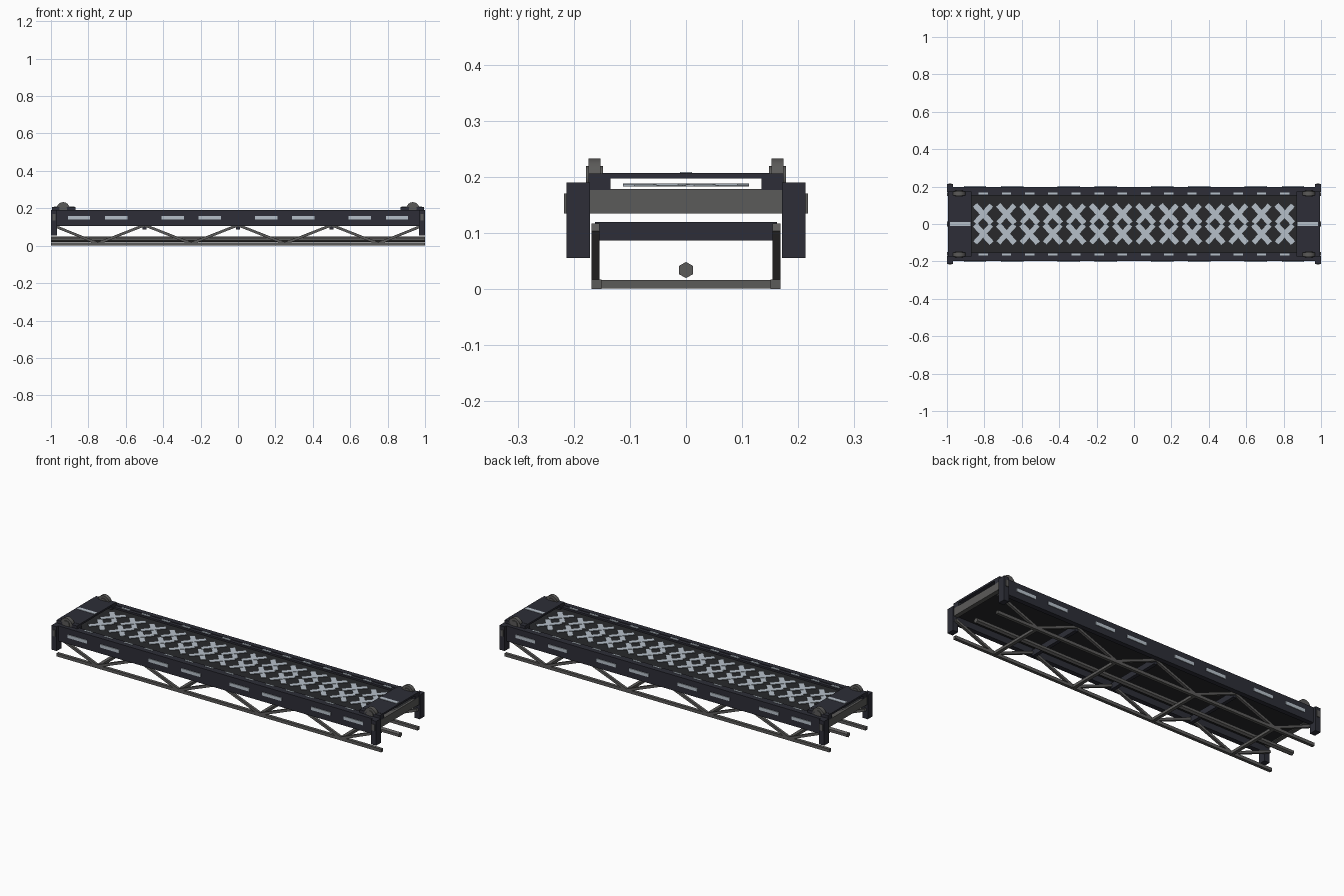
import bpy, math
from mathutils import Vector

if "Cube" in bpy.data.objects:
    bpy.data.objects.remove(bpy.data.objects["Cube"])


def material(name, color):
    m = bpy.data.materials.new(name)
    m.diffuse_color = (*color, 1)
    m.use_nodes = True
    m.node_tree.nodes["Principled BSDF"].inputs["Base Color"].default_value = m.diffuse_color
    return m


NAVY = material("dark navy panel", (0.026, 0.027, 0.038))
DECK = material("charcoal deck", (0.021, 0.022, 0.024))
STEEL = material("grey steel", (0.105, 0.103, 0.10))
LIGHT = material("pale blue grey", (0.47, 0.53, 0.59))


def box(name, x, y, z, mat):
    """Box from (min, max) ranges."""
    bpy.ops.mesh.primitive_cube_add(size=1, location=[(a + b) / 2 for a, b in (x, y, z)])
    o = bpy.context.object
    o.name = name
    o.scale = [abs(b - a) for a, b in (x, y, z)]
    bpy.ops.object.transform_apply(location=False, rotation=False, scale=True)
    o.data.materials.append(mat)
    return o


def side_box(name, x, y, z, mat):
    """Box repeated on both sides of the bridge."""
    for s in (-1, 1):
        box(name, x, (s * y[0], s * y[1]), z, mat)


def strut(name, a, b, t, mat):
    """Square bar between two points in the xz plane."""
    a, b = Vector(a), Vector(b)
    d, c = b - a, (a + b) / 2
    h = d.length / 2
    o = box(name, (c.x - h, c.x + h), (c.y - t / 2, c.y + t / 2), (c.z - t / 2, c.z + t / 2), mat)
    o.rotation_euler.y = -math.atan2(d.z, d.x)


def cylinder(name, r, length, loc, rot, mat, sides):
    bpy.ops.mesh.primitive_cylinder_add(vertices=sides, radius=r, depth=length, location=loc, rotation=rot)
    o = bpy.context.object
    o.name = name
    o.data.materials.append(mat)
    if sides > 8:
        bpy.ops.object.shade_smooth_by_angle(angle=math.radians(35))


# deck, side girders and kerbs
box("deck", (-0.985, 0.985), (-0.172, 0.172), (0.14, 0.178), DECK)
side_box("side_girder", (-0.985, 0.985), (0.171, 0.198), (0.105, 0.19), NAVY)
side_box("kerb", (-0.87, 0.87), (0.152, 0.174), (0.176, 0.187), NAVY)

# pale markers on girders and kerbs
for x in (-0.85, -0.65, -0.35, -0.15, 0.15, 0.35, 0.65, 0.85):
    side_box("girder_marker", (x - 0.06, x + 0.06), (0.195, 0.202), (0.14, 0.158), LIGHT)
for i in range(14):
    x = (i - 6.5) * 0.124
    side_box("kerb_marker", (x - 0.025, x + 0.025), (0.158, 0.169), (0.185, 0.19), LIGHT)

# crossed plates on the deck
for i in range(14):
    for j in (-1, 1):
        for s in (-1, 1):
            x, y = (i - 6.5) * 0.124, j * 0.053
            o = box("cross_plate", (x - 0.066, x + 0.066), (y - 0.015, y + 0.015),
                    (0.184 + 0.001 * s, 0.187 + 0.001 * s), LIGHT)
            o.rotation_euler.z = s * math.radians(48)

# end gateways: raised plate, blocks, beam, posts and rollers
for e in (-1, 1):
    box("end_plate", (e * 0.87, e * 0.995), (-0.15, 0.15), (0.197, 0.207), NAVY)
    box("end_plate_stripe", (e * 0.875, e * 0.985), (-0.011, 0.011), (0.206, 0.209), LIGHT)
    side_box("end_block", (e * 0.87, e * 0.995), (0.135, 0.174), (0.177, 0.206), NAVY)
    box("end_beam", (e * 0.97, e * 0.995), (-0.172, 0.172), (0.135, 0.178), STEEL)
    side_box("end_post", (e * 0.968, e * 1.0), (0.171, 0.213), (0.055, 0.19), NAVY)
    side_box("post_bolt_plate", (e * 0.975, e * 0.992), (0.21, 0.217), (0.135, 0.17), STEEL)
    for s in (-1, 1):
        turn = (math.pi / 2, 0, 0)
        cylinder("roller", 0.035, 0.022, (e * 0.935, s * 0.163, 0.198), turn, STEEL, 16)
        cylinder("roller_hub", 0.021, 0.031, (e * 0.935, s * 0.163, 0.198), turn, STEEL, 12)

# truss: bottom chords, zigzag webs and cross members
side_box("bottom_chord", (-1, 1), (0.151, 0.168), (0, 0.017), STEEL)
for s in (-1, 1):
    for i in range(8):
        za, zb = (0.11, 0.012) if i % 2 == 0 else (0.012, 0.11)
        x = -1 + i * 0.25
        in_a, in_b = (0.007 if i == 0 else 0), (0.007 if i == 7 else 0)
        strut("truss_web", (x + in_a, s * 0.161, za), (x + 0.25 - in_b, s * 0.161, zb), 0.014, STEEL)
for x in (-0.5, 0, 0.5):
    box("upper_cross_beam", (x - 0.01, x + 0.01), (-0.162, 0.162), (0.087, 0.12), NAVY)
for x in (-0.75, -0.25, 0.25, 0.75):
    box("lower_cross_bar", (x - 0.009, x + 0.009), (-0.16, 0.16), (0.001, 0.016), STEEL)

# central service pipe
cylinder("service_pipe", 0.0145, 2.0, (0, 0, 0.034), (math.pi / 2, 0, math.pi / 2), STEEL, 6)
